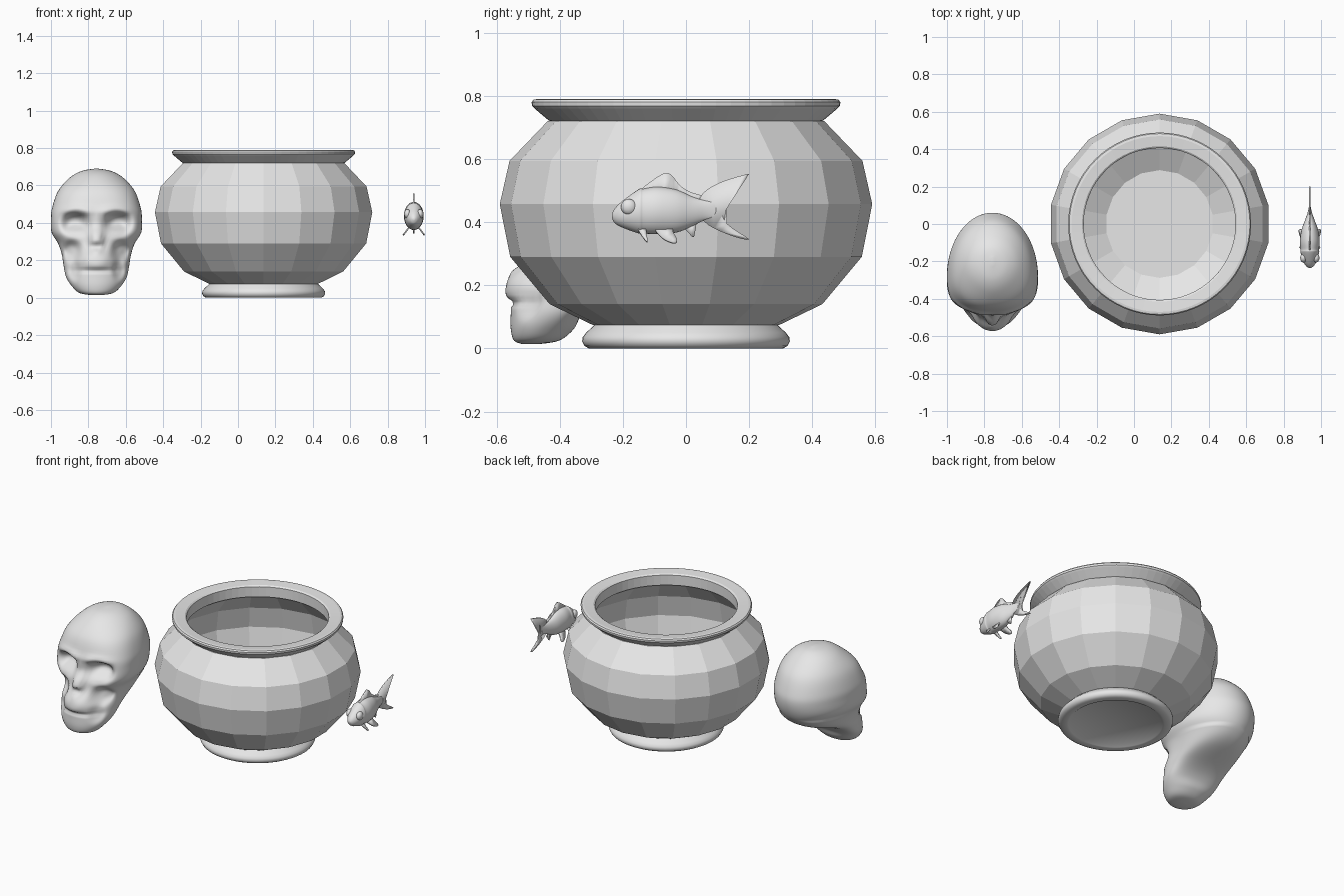
import bpy, bmesh, math
from mathutils import Vector

if "Cube" in bpy.data.objects:
    bpy.data.objects.remove(bpy.data.objects["Cube"])

GREY = bpy.data.materials.new("plain grey")
GREY.use_nodes = True
GREY.diffuse_color = (0.8, 0.8, 0.8, 1)
GREY.node_tree.nodes["Principled BSDF"].inputs["Base Color"].default_value = (0.8, 0.8, 0.8, 1)


def finish(name, bm, angle=40):
    """Turn a bmesh into a shaded grey object."""
    bmesh.ops.remove_doubles(bm, verts=bm.verts, dist=0.0002)
    bmesh.ops.recalc_face_normals(bm, faces=bm.faces)
    mesh = bpy.data.meshes.new(name)
    bm.to_mesh(mesh)
    bm.free()
    mesh.materials.append(GREY)
    obj = bpy.data.objects.new(name, mesh)
    bpy.context.collection.objects.link(obj)
    for other in bpy.context.view_layer.objects:
        other.select_set(other == obj)
    bpy.context.view_layer.objects.active = obj
    bpy.ops.object.shade_smooth_by_angle(angle=math.radians(angle))
    return obj


def loft(name, rings, caps=True, angle=40):
    """Skin a list of vertex rings."""
    bm = bmesh.new()
    rows = [[bm.verts.new(p) for p in ring] for ring in rings]
    for a, b in zip(rows, rows[1:]):
        for i in range(len(a)):
            j = (i + 1) % len(a)
            bm.faces.new((a[i], a[j], b[j], b[i]))
    if caps:
        bm.faces.new(rows[0])
        bm.faces.new(rows[-1])
    return finish(name, bm, angle)


def smooth_rows(rows, steps, closed=False):
    """Pass a smooth curve through rows of numbers."""
    n = len(rows)
    out = []
    for i in range(n if closed else n - 1):
        pick = [(i + k) % n if closed else min(max(i + k, 0), n - 1) for k in (-1, 0, 1, 2)]
        quads = list(zip(*(rows[k] for k in pick)))
        for s in range(steps):
            t = s / steps
            out.append([b + t / 2 * (c - a + t * (2 * a - 5 * b + 4 * c - d + t * (3 * (b - c) + d - a)))
                        for a, b, c, d in quads])
    return out if closed else out + [list(rows[-1])]


# Bowl: coarse turned body with finely turned foot and rim
BOWL_X = 0.137


def lathe(name, profile, sides, caps=True, angle=40):
    turn = [math.pi / 2 + math.tau * i / sides for i in range(sides)]
    return loft(name, [[(BOWL_X + r * math.cos(a), r * math.sin(a), z) for a in turn]
                       for r, z in profile], caps, angle)


lathe("bowl_body", [(0.002, 0.07), (0.295, 0.074), (0.432, 0.14), (0.557, 0.29), (0.59, 0.457),
                    (0.559, 0.594), (0.438, 0.72), (0.412, 0.72), (0.53, 0.59), (0.558, 0.457),
                    (0.525, 0.3), (0.41, 0.157), (0.288, 0.09), (0.002, 0.09)], 18, angle=55)
lathe("bowl_rim", [(0.42, 0.715), (0.435, 0.722), (0.48, 0.76), (0.488, 0.768), (0.489, 0.78),
                   (0.483, 0.788), (0.47, 0.79), (0.415, 0.785), (0.406, 0.778), (0.406, 0.715),
                   (0.42, 0.715)], 64, caps=False)
lathe("bowl_foot", [(0.002, 0.015), (0.25, 0.015), (0.268, 0.002), (0.28, 0), (0.308, 0),
                    (0.322, 0.008), (0.329, 0.022), (0.327, 0.036), (0.316, 0.05),
                    (0.287, 0.077), (0.2, 0.078)], 64)

# Skull: stacked outlines as (height, half width, front, widest, back, squareness)
SKULL_X = -0.757
levels = [(0.69, 0.01, -0.22, -0.2, -0.18, 2), (0.677, 0.08, -0.3, -0.21, -0.12, 2),
          (0.64, 0.145, -0.37, -0.22, -0.06, 2), (0.57, 0.205, -0.44, -0.25, 0.01, 2.3),
          (0.48, 0.237, -0.475, -0.27, 0.05, 2.5), (0.42, 0.243, -0.49, -0.28, 0.06, 2.6),
          (0.35, 0.24, -0.49, -0.29, 0.045, 2.6), (0.29, 0.205, -0.5, -0.3, 0.01, 2.3),
          (0.23, 0.185, -0.535, -0.33, -0.06, 2), (0.17, 0.175, -0.55, -0.37, -0.2, 2),
          (0.11, 0.162, -0.555, -0.41, -0.3, 2), (0.06, 0.13, -0.555, -0.45, -0.35, 2),
          (0.025, 0.09, -0.545, -0.47, -0.4, 2), (0.014, 0.03, -0.52, -0.49, -0.46, 2)]
# Facial relief as (side offset, height, side reach, height reach, push back)
relief = [(0.112, 0.4, 0.068, 0.055, 0.085), (0.11, 0.365, 0.04, 0.025, -0.025),
          (0.1, 0.465, 0.08, 0.025, -0.015), (0, 0.31, 0.035, 0.06, -0.05),
          (0, 0.275, 0.022, 0.022, 0.03), (0.13, 0.25, 0.045, 0.05, 0.05),
          (0, 0.2, 0.085, 0.05, -0.025), (0.12, 0.15, 0.03, 0.05, 0.025),
          (0, 0.145, 0.12, 0.012, 0.012)]


def skull_point(row, a):
    z, half, front, mid, back, square = row
    c, s = math.cos(a), math.sin(a)
    power = 2 / square if c < 0 else 0.9 if z < 0.3 else 1
    x = half * math.copysign(abs(s) ** power, s)
    reach = mid - front if c < 0 else back - mid
    y = mid + reach * math.copysign(abs(c) ** power, c)
    if c < 0:
        facing = min(1, -2 * c)
        for side, height, wide, tall, push in relief:
            d = ((abs(x) - side) / wide) ** 2 + ((z - height) / tall) ** 2
            y += facing * push * math.exp(-d ** 1.6)
    else:
        # hollow under the jaw and skull base
        y -= 0.05 * c * c * math.exp(-((z - 0.16) / 0.07) ** 2)
    return SKULL_X + x, y, z


angles = [math.tau * i / 96 for i in range(96)]
loft("skull", [[skull_point(row, a) for a in angles] for row in smooth_rows(levels, 6)], angle=70)

# Fish body: rings as (length position, centre height, half height, half width)
FISH_X = 0.94
body = [(-0.235, 0.42, 0.006, 0.006), (-0.225, 0.42, 0.024, 0.02), (-0.2, 0.425, 0.043, 0.036),
        (-0.15, 0.434, 0.07, 0.05), (-0.135, 0.435, 0.071, 0.049), (-0.09, 0.437, 0.075, 0.053),
        (-0.03, 0.435, 0.068, 0.044), (0.02, 0.434, 0.047, 0.026), (0.06, 0.438, 0.032, 0.012),
        (0.1, 0.44, 0.028, 0.003)]
around = [math.tau * i / 32 for i in range(32)]
loft("fish_body", [[(FISH_X + w * math.sin(a), y, z + h * math.cos(a)) for a in around]
                   for y, z, h, w in smooth_rows(body, 4)], angle=60)


def fin(name, outline, side=0, base=0.0):
    """Thin plate; paired fins splay outward towards the bottom."""
    bm = bmesh.new()
    bm.faces.new([bm.verts.new((FISH_X + side * (base + 0.75 * (0.39 - z)), y, z))
                  for y, z in smooth_rows(outline, 4, closed=True)])
    bmesh.ops.triangulate(bm, faces=bm.faces)
    solid = finish(name, bm).modifiers.new("thickness", "SOLIDIFY")
    solid.thickness = 0.008
    solid.offset = 0


fin("fish_tail", [(0.045, 0.477), (0.1, 0.522), (0.2, 0.553), (0.142, 0.522), (0.115, 0.48),
                  (0.109, 0.445), (0.13, 0.395), (0.2, 0.345), (0.13, 0.362), (0.055, 0.405)])
fin("fish_dorsal_fin", [(-0.145, 0.495), (-0.112, 0.528), (-0.068, 0.555), (-0.045, 0.548),
                        (-0.018, 0.515), (0.015, 0.495), (0.055, 0.48), (0.02, 0.455), (-0.1, 0.47)])
fin("fish_anal_fin", [(-0.015, 0.395), (0.005, 0.37), (0.022, 0.352), (0.028, 0.365), (0.03, 0.405)])
for side, word in ((1, "left"), (-1, "right")):
    fin(f"fish_pelvic_fin_{word}", [(-0.1, 0.385), (-0.075, 0.35), (-0.04, 0.334), (-0.028, 0.342),
                                    (-0.04, 0.365), (-0.05, 0.39)], side, 0.015)
    fin(f"fish_pectoral_fin_{word}", [(-0.155, 0.385), (-0.135, 0.35), (-0.122, 0.338),
                                      (-0.125, 0.36), (-0.13, 0.385)], side, 0.015)
    # Round bulging eye
    bm = bmesh.new()
    bmesh.ops.create_uvsphere(bm, u_segments=24, v_segments=16, radius=0.025)
    bmesh.ops.scale(bm, vec=(0.7, 1, 1), verts=bm.verts)
    bmesh.ops.translate(bm, vec=Vector((FISH_X + side * 0.034, -0.181, 0.448)), verts=bm.verts)
    finish(f"fish_eye_{word}", bm)
